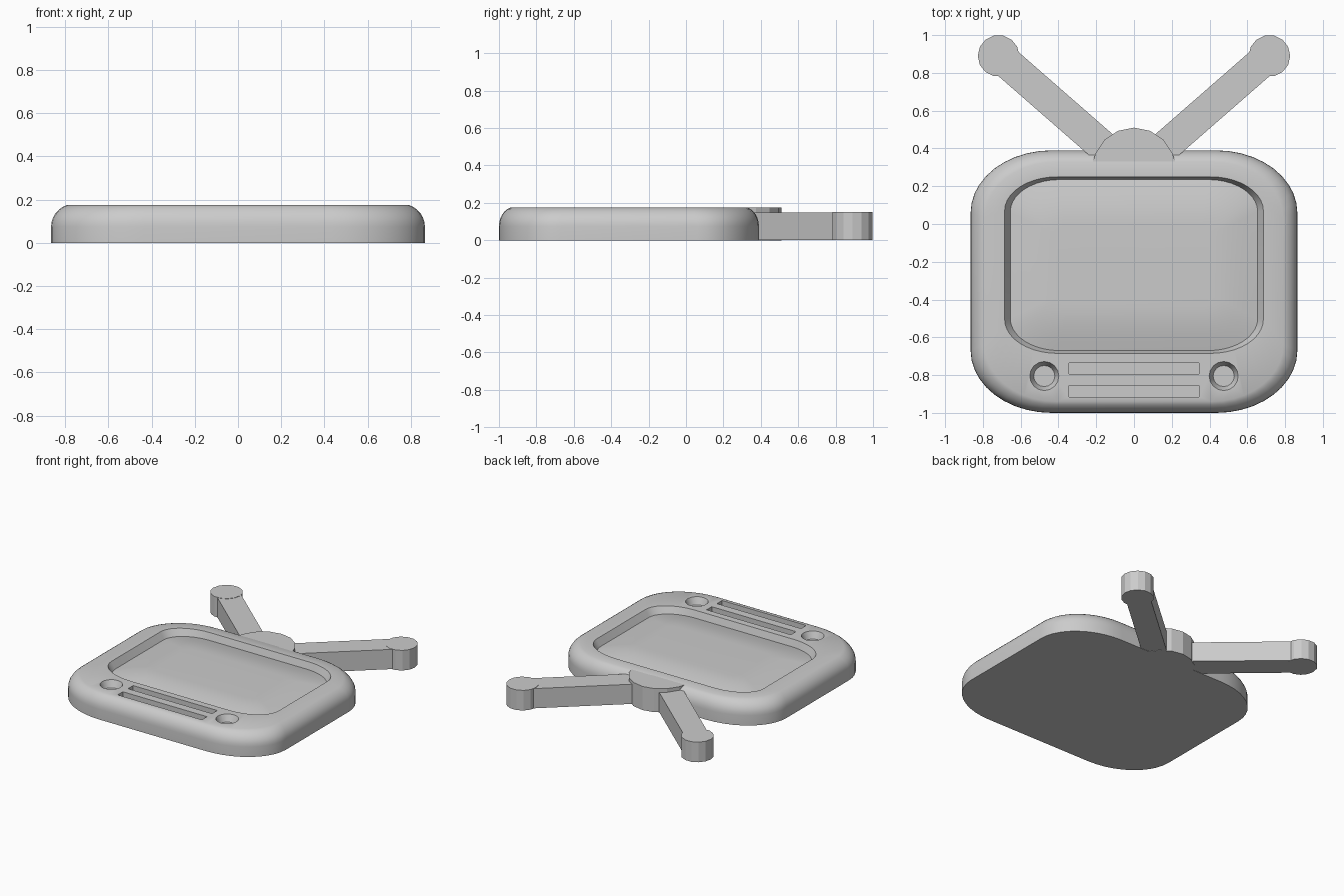
import bpy, bmesh, math
from mathutils import Vector

old = bpy.data.objects.get("Cube")
if old:
    bpy.data.objects.remove(old, do_unlink=True)

grey = bpy.data.materials.new("plain grey")
grey.use_nodes = True
grey.diffuse_color = (0.6, 0.6, 0.6, 1)
grey.node_tree.nodes["Principled BSDF"].inputs["Base Color"].default_value = (0.6, 0.6, 0.6, 1)


def rounded_outline(hx, y0, y1, rx, ry, z, steps=10):
    """Rounded rectangle with elliptical corners."""
    pts = []
    corners = [(hx - rx, y1 - ry), (rx - hx, y1 - ry), (rx - hx, y0 + ry), (hx - rx, y0 + ry)]
    for i, (cx, cy) in enumerate(corners):
        for k in range(steps + 1):
            a = math.pi / 2 * (i + k / steps)
            pts.append((cx + rx * math.cos(a), cy + ry * math.sin(a), z))
    return pts


def circle_outline(x, y, r, z, sides):
    return [(x + r * math.cos(math.tau * k / sides), y + r * math.sin(math.tau * k / sides), z)
            for k in range(sides)]


def loft(name, rings):
    """Skin matching outlines and cap both ends."""
    bm = bmesh.new()
    loops = [[bm.verts.new(p) for p in ring] for ring in rings]
    n = len(loops[0])
    for a, b in zip(loops, loops[1:]):
        for k in range(n):
            j = (k + 1) % n
            bm.faces.new((a[k], a[j], b[j], b[k]))
    bm.faces.new(loops[0][::-1])
    bm.faces.new(loops[-1])
    bmesh.ops.recalc_face_normals(bm, faces=bm.faces)
    mesh = bpy.data.meshes.new(name)
    bm.to_mesh(mesh)
    bm.free()
    mesh.materials.append(grey)
    obj = bpy.data.objects.new(name, mesh)
    bpy.context.collection.objects.link(obj)
    return obj


def prism(name, outline, z0, z1):
    return loft(name, [[(p[0], p[1], z) for p in outline] for z in (z0, z1)])


# Body: straight wall, rounded shoulder, flat bezel, recess wall, domed screen
rings = [rounded_outline(0.865, -1, 0.39, 0.43, 0.33, 0)]
for k in range(7):
    a = math.pi / 2 * k / 6 * 0.8
    s = (1 - math.cos(a)) / (1 - math.cos(math.pi * 0.4))
    z = 0.075 + 0.1 * math.sin(a) / math.sin(math.pi * 0.4)
    rings.append(rounded_outline(0.865 - 0.075 * s, -1 + 0.06 * s, 0.39 - 0.06 * s,
                                 0.43 - 0.05 * s, 0.33 - 0.03 * s, z))
rings.append(rounded_outline(0.685, -0.685, 0.25, 0.28, 0.18, 0.175))
rings.append(rounded_outline(0.655, -0.67, 0.235, 0.26, 0.17, 0.125))
for k in range(1, 7):
    t = k / 6
    inset = 0.24 * t
    rings.append(rounded_outline(0.655 - inset, -0.67 + inset, 0.235 - inset,
                                 0.26 - 0.2 * t, 0.17 - 0.12 * t,
                                 0.125 + 0.035 * math.sin(t * math.pi / 2)))
body = loft("television_body", rings)

# Cutters for speaker slots and tapered knob sockets
cutters = []
for y in (-0.765, -0.885):
    box = [(-0.345, y - 0.03), (0.345, y - 0.03), (0.345, y + 0.03), (-0.345, y + 0.03)]
    cutters.append(prism("slot_cutter", box, 0.125, 0.25))
for side in (-1, 1):
    cutters.append(loft("knob_cutter", [circle_outline(side * 0.475, -0.805, r, z, 16)
                                        for r, z in ((0.056, 0.125), (0.077, 0.175), (0.077, 0.25))]))
for cutter in cutters:
    cutter.hide_render = True
    cutter.hide_set(True)
    mod = body.modifiers.new("cut", 'BOOLEAN')
    mod.operation = 'DIFFERENCE'
    mod.solver = 'EXACT'
    mod.object = cutter

# Apply the cuts and remove the cutters
bpy.context.view_layer.update()
cut_mesh = bpy.data.meshes.new_from_object(body.evaluated_get(bpy.context.evaluated_depsgraph_get()))
body.modifiers.clear()
body.data = cut_mesh
for cutter in cutters:
    bpy.data.objects.remove(cutter, do_unlink=True)
bpy.ops.object.select_all(action='DESELECT')
body.select_set(True)
bpy.context.view_layer.objects.active = body
bpy.ops.object.shade_smooth_by_angle(angle=math.radians(30))

# Aerial hub: faceted half disc behind the top edge
hub = [(0.22, 0.325)] + [(0.22 * math.cos(a), 0.29 + 0.22 * math.sin(a))
                         for a in (math.pi * k / 8 for k in range(1, 8))] + [(-0.22, 0.325)]
prism("aerial_hub", hub, 0, 0.175)

# Aerial rods with faceted tips
for side, label in ((1, "left"), (-1, "right")):
    start, end = Vector((side * 0.13, 0.38)), Vector((side * 0.72, 0.895))
    across = (end - start).normalized().orthogonal() * 0.083
    rod = [start + across, end + across, end - across, start - across]
    prism(label + "_aerial_rod", rod, 0.002, 0.148)
    prism(label + "_aerial_tip", circle_outline(side * 0.717, 0.89, 0.11, 0, 14), 0.001, 0.15)
